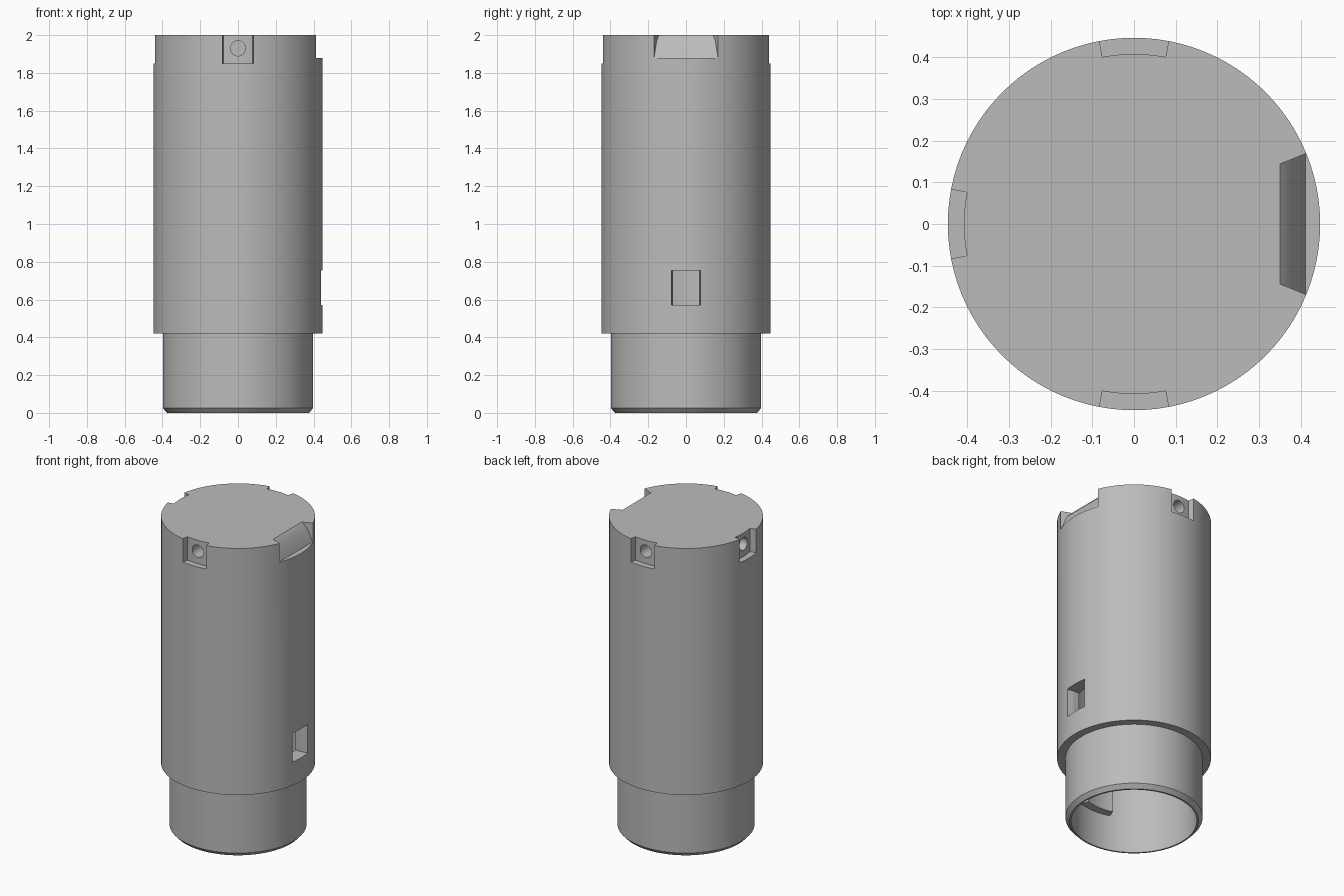
import bpy, bmesh, math
from mathutils import Matrix

cube = bpy.data.objects.get("Cube")
if cube:
    bpy.data.objects.remove(cube)

grey = bpy.data.materials.new("plain grey")
grey.use_nodes = True
grey.diffuse_color = (0.5, 0.5, 0.5, 1)
grey.node_tree.nodes["Principled BSDF"].inputs["Base Color"].default_value = (0.5, 0.5, 0.5, 1)

R, SLEEVE_R, BORE_R, TOP = 0.447, 0.398, 0.365, 2.0


def finish(name, bm):
    bmesh.ops.recalc_face_normals(bm, faces=bm.faces)
    mesh = bpy.data.meshes.new(name)
    bm.to_mesh(mesh)
    bm.free()
    obj = bpy.data.objects.new(name, mesh)
    bpy.context.collection.objects.link(obj)
    mesh.materials.append(grey)
    return obj


def revolve(name, profile, steps=96):
    # closed solid from a (radius, z) profile that starts and ends on the axis
    bm = bmesh.new()
    verts = [bm.verts.new((r, 0, z)) for r, z in profile]
    edges = [bm.edges.new(pair) for pair in zip(verts, verts[1:])]
    bmesh.ops.spin(bm, geom=verts + edges, axis=(0, 0, 1), cent=(0, 0, 0),
                   angle=math.tau, steps=steps)
    bmesh.ops.remove_doubles(bm, verts=bm.verts, dist=0.0001)
    return finish(name, bm)


def prism(name, outline, extrusion):
    bm = bmesh.new()
    face = bm.faces.new([bm.verts.new(p) for p in outline])
    new = bmesh.ops.extrude_face_region(bm, geom=[face])["geom"]
    bmesh.ops.translate(bm, vec=extrusion,
                        verts=[v for v in new if isinstance(v, bmesh.types.BMVert)])
    return finish(name, bm)


def sector(name, inner, outer, half, z0, z1, turn):
    # ring sector with radial side walls
    steps = 8
    angles = [turn - half + 2 * half * i / steps for i in range(steps + 1)]
    arc = [(inner * math.cos(a), inner * math.sin(a), z0) for a in angles]
    arc += [(outer * math.cos(a), outer * math.sin(a), z0) for a in reversed(angles)]
    return prism(name, arc, (0, 0, z1 - z0))


# Hollow stepped body with a chamfered lower rim
body = revolve("body", [
    (0, TOP), (R, TOP), (R, 0.42), (SLEEVE_R, 0.42), (SLEEVE_R, 0.025),
    (0.375, 0), (BORE_R, 0), (BORE_R, 1.8), (0, 1.8)])

cutters = []

# Three rim notches, each with a radial drilled hole
for turn in (math.pi / 2, math.pi, -math.pi / 2):
    cutters.append(sector("notch_cutter", 0.408, 0.5, 0.187, 1.85, 2.1, turn))
    bm = bmesh.new()
    bmesh.ops.create_cone(bm, cap_ends=True, segments=32, radius1=0.04, radius2=0.04,
                          depth=0.2, matrix=Matrix.Rotation(turn, 4, "Z")
                          @ Matrix.Translation((0.42, 0, 1.93))
                          @ Matrix.Rotation(math.pi / 2, 4, "Y"))
    cutters.append(finish("hole_cutter", bm))

# Sloped rim recess with splayed ends
slot = prism("slot_cutter", [
    (0.35, -1, 2), (0.378, -1, 1.97), (0.412, -1, 1.88), (0.5, -1, 1.88),
    (0.5, -1, 2.1), (0.35, -1, 2.1)], (0, 2, 0))
for v in slot.data.vertices:
    v.co.y = math.copysign(0.41 * v.co.x, v.co.y)
cutters.append(slot)

# Side window: shallow pocket opening into the bore
cutters.append(sector("pocket_cutter", 0.405, 0.5, 0.173, 0.57, 0.755, 0))
cutters.append(prism("window_cutter", [
    (0.3, -0.069, 0.57), (0.5, -0.069, 0.57),
    (0.5, 0.069, 0.57), (0.3, 0.069, 0.57)], (0, 0, 0.185)))

for cutter in cutters:
    cutter.hide_render = True
    mod = body.modifiers.new("cut", "BOOLEAN")
    mod.operation = "DIFFERENCE"
    mod.solver = "EXACT"
    mod.object = cutter

# Bake the cuts and drop the cutters
bpy.context.view_layer.update()
evaluated = body.evaluated_get(bpy.context.evaluated_depsgraph_get())
cut_mesh = bpy.data.meshes.new_from_object(evaluated)
body.modifiers.clear()
body.data = cut_mesh
for cutter in cutters:
    bpy.data.objects.remove(cutter)

# Small key on the inside of the sleeve
key = sector("inner_key", 0.315, 0.37, 0.3, 0.23, 0.4, -math.pi / 2)

for obj in (body, key):
    bpy.ops.object.select_all(action="DESELECT")
    obj.select_set(True)
    bpy.context.view_layer.objects.active = obj
    bpy.ops.object.shade_smooth_by_angle(angle=math.radians(25))
